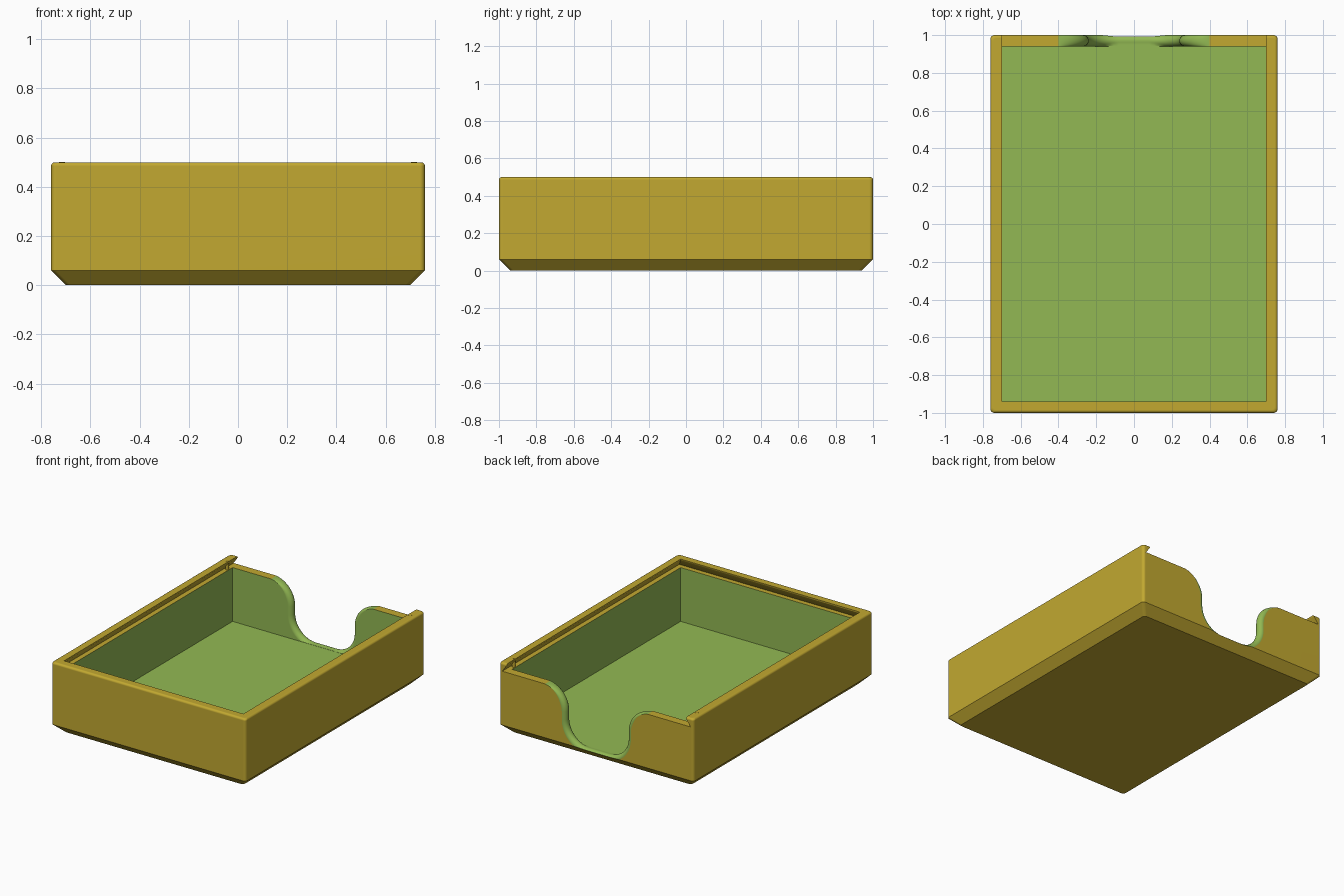
import bpy, bmesh
from math import sin, cos, pi, radians

cube = bpy.data.objects.get("Cube")
if cube:
    bpy.data.objects.remove(cube, do_unlink=True)

HX, HY, HEIGHT = 0.76, 1.0, 0.5      # outer half sizes and height
WALL, LEDGE = 0.06, 0.44             # wall thickness, lid ledge height
BACK = HY - WALL / 2                 # middle of the back wall


def material(name, rgb):
    m = bpy.data.materials.new(name)
    m.use_nodes = True
    m.diffuse_color = (*rgb, 1)
    m.node_tree.nodes["Principled BSDF"].inputs["Base Color"].default_value = (*rgb, 1)
    return m


gold = material("gold", (0.54, 0.395, 0.03))
green = material("green", (0.29, 0.485, 0.087))


def loft(name, rings):
    """Closed solid through rings with equal point counts."""
    bm = bmesh.new()
    loops = [[bm.verts.new(p) for p in ring] for ring in rings]
    n = len(loops[0])
    for a, b in zip(loops, loops[1:]):
        for i in range(n):
            j = (i + 1) % n
            bm.faces.new((a[i], a[j], b[j], b[i]))
    bm.faces.new(loops[0])
    bm.faces.new(loops[-1])
    bmesh.ops.recalc_face_normals(bm, faces=bm.faces)
    mesh = bpy.data.meshes.new(name)
    bm.to_mesh(mesh)
    bm.free()
    obj = bpy.data.objects.new(name, mesh)
    bpy.context.collection.objects.link(obj)
    return obj


def rounded_ring(inset, z, r=0.02, steps=4):
    pts = []
    for q, (sx, sy) in enumerate(((1, 1), (-1, 1), (-1, -1), (1, -1))):
        for k in range(steps + 1):
            a = (q + k / steps) * pi / 2
            pts.append((sx * (HX - inset - r) + r * cos(a),
                        sy * (HY - inset - r) + r * sin(a), z))
    return pts


def rect(hx, y0, y1, z):
    return [(-hx, y0, z), (hx, y0, z), (hx, y1, z), (-hx, y1, z)]


# Outer body: chamfered base, upright sides, softly rounded rim
soft = 0.015
rings = [rounded_ring(WALL, 0), rounded_ring(0, WALL)]
for k in range(5):
    a = k / 4 * pi / 2
    rings.append(rounded_ring(soft * (1 - cos(a)), HEIGHT - soft + soft * sin(a)))
tray = loft("tray", rings)

# Storage cavity
ix, iy = HX - WALL, HY - WALL
cavity = loft("cavity_cutter", [rect(ix, -iy, iy, WALL), rect(ix, -iy, iy, 0.7)])

# Dovetail channel for a sliding lid, open at the back
under = 0.035
channel = loft("channel_cutter", [rect(ix + under, -iy - under, 1.1, LEDGE),
                                  rect(ix, -iy, 1.1, 0.49),
                                  rect(ix, -iy, 1.1, 0.7)])


# Finger notch: S-shaped sides with rounded-over edges
def notch_ring(y, off, inner):
    r, neck, low, steps = 0.16, 0.24, 0.063, 10
    half = [(neck + r, 0.6)]
    for k in range(steps + 1):                       # convex shoulder
        a = k / steps * pi / 2
        d = off * min(1, 1.5 * k / steps)
        half.append((neck + r - r * sin(a) + d * sin(a),
                     LEDGE - r + r * cos(a) - d * cos(a)))
    for k in range(steps + 1):                       # concave foot
        a = k / steps * pi / 2
        half.append((neck - r + (r + off) * cos(a),
                     low + r - (r + off) * sin(a)))
    if inner:
        half = [(x, max(z, WALL + 0.001)) for x, z in half]
    return [(x, y, z) for x, z in half] + [(-x, y, z) for x, z in reversed(half)]


edge = WALL / 2
sections = [notch_ring(0.9, edge, True)]
for k in range(-6, 7):
    t = k / 6 * pi / 2
    sections.append(notch_ring(BACK + edge * sin(t), edge * (1 - cos(t)), k <= 0))
sections.append(notch_ring(1.1, edge, False))
notch = loft("notch_cutter", sections)

# Apply the cuts
for cutter in (cavity, channel, notch):
    cutter.hide_render = True
    mod = tray.modifiers.new(cutter.name, "BOOLEAN")
    mod.operation = "DIFFERENCE"
    mod.solver = "EXACT"
    mod.object = cutter
bpy.context.view_layer.update()
cut = bpy.data.meshes.new_from_object(
    tray.evaluated_get(bpy.context.evaluated_depsgraph_get()))
tray.modifiers.clear()
tray.data = cut
for cutter in (cavity, channel, notch):
    bpy.data.objects.remove(cutter, do_unlink=True)

# Green lining and notch, gold elsewhere
cut.materials.clear()
cut.materials.append(gold)
cut.materials.append(green)
for f in cut.polygons:
    c, n = f.center, f.normal
    lining = (abs(c.x) < ix + 0.001 and abs(c.y) < iy + 0.001
              and WALL - 0.001 < c.z < LEDGE - 0.0005)
    outside = n.y > 0.995 or n.z < -0.5 or c.z > LEDGE - 0.0005
    in_notch = c.y > iy - 0.001 and abs(c.x) < 0.45 and c.z > 0.01 and not outside
    f.material_index = int(lining or in_notch)

# Small catch pins near the open end of the channel
catches = []
for side, name in ((1, "left_catch"), (-1, "right_catch")):
    bpy.ops.mesh.primitive_cylinder_add(vertices=16, radius=0.012, depth=0.061,
                                        location=(side * 0.715, 0.9, 0.4705))
    pin = bpy.context.object
    pin.name = name
    pin.data.materials.append(gold)
    catches.append(pin)

# Smooth the rounded parts, keep crisp edges
bpy.ops.object.select_all(action="DESELECT")
for obj in [tray] + catches:
    obj.select_set(True)
bpy.context.view_layer.objects.active = tray
bpy.ops.object.shade_smooth_by_angle(angle=radians(35))
weighted = tray.modifiers.new("even_shading", "WEIGHTED_NORMAL")
weighted.keep_sharp = True
